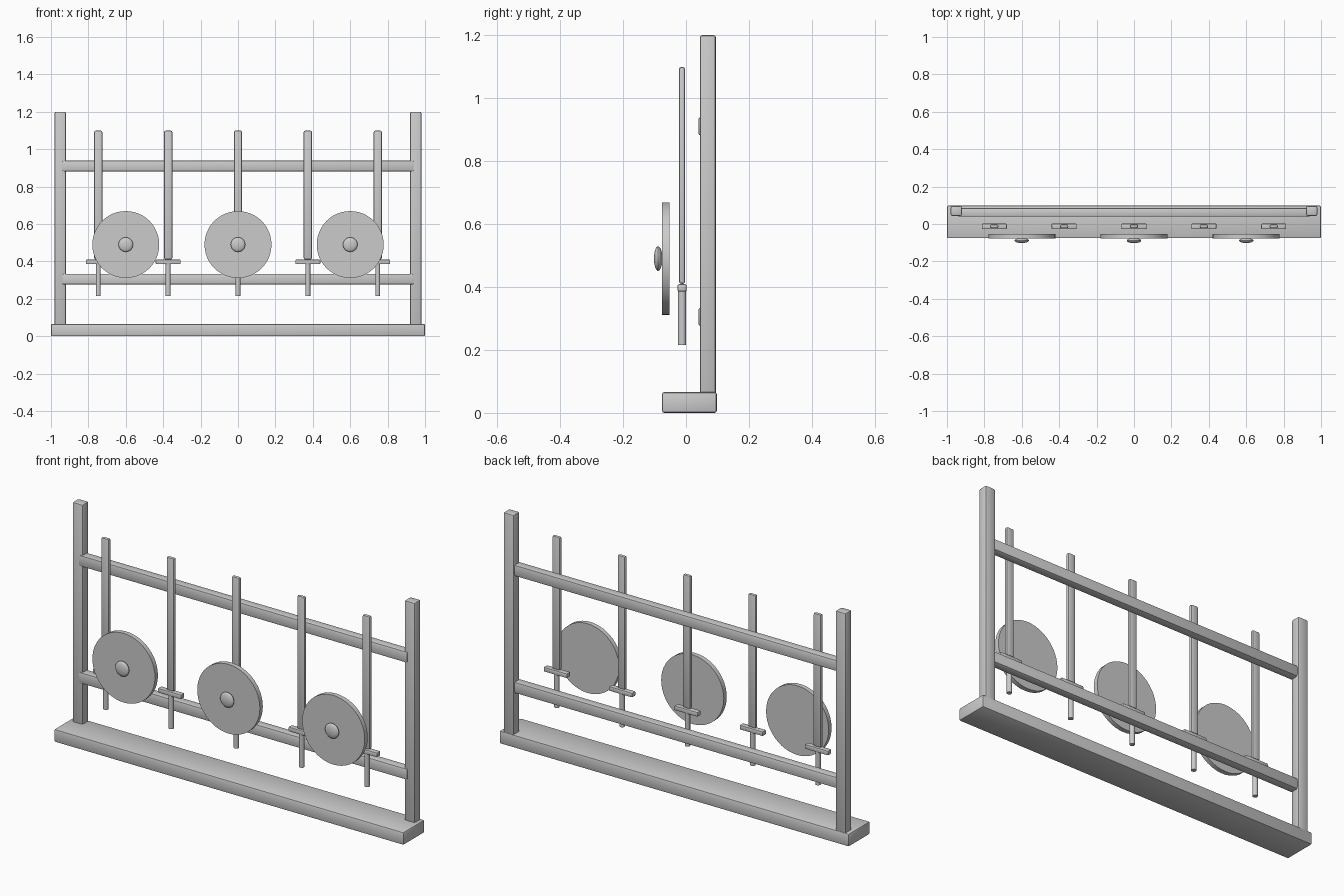
import bpy
from math import pi, radians

default = bpy.data.objects.get("Cube")
if default:
    bpy.data.objects.remove(default, do_unlink=True)

GREY = (0.6, 0.6, 0.6, 1.0)
mat = bpy.data.materials.new("plain grey")
mat.use_nodes = True
mat.diffuse_color = GREY
mat.node_tree.nodes["Principled BSDF"].inputs["Base Color"].default_value = GREY


def finish(name, bevel=0.0, segments=2):
    """Name, colour, bevel and shade the active object."""
    ob = bpy.context.object
    ob.name = name
    ob.data.materials.append(mat)
    bpy.ops.object.transform_apply(location=False, rotation=True, scale=True)
    if bevel:
        mod = ob.modifiers.new("soft edges", 'BEVEL')
        mod.width = bevel
        mod.segments = segments
        bpy.ops.object.modifier_apply(modifier=mod.name)
    bpy.ops.object.shade_smooth_by_angle(angle=radians(30))
    return ob


def box(name, x, y, z, bevel):
    """Box from (low, high) ranges on each axis."""
    ranges = (x, y, z)
    bpy.ops.mesh.primitive_cube_add(size=1, location=[(a + b) / 2 for a, b in ranges])
    bpy.context.object.scale = [b - a for a, b in ranges]
    return finish(name, bevel)


# Frame: base, two posts, two rails
box("base", (-1, 1), (-0.076, 0.098), (0, 0.066), 0.007)
for side, cx in (("right", -0.95), ("left", 0.95)):
    box(side + "_post", (cx - 0.03, cx + 0.03), (0.044, 0.095), (0.05, 1.2), 0.008)
for level, z in (("lower", 0.305), ("upper", 0.91)):
    box(level + "_rail", (-0.94, 0.94), (0.039, 0.086), (z - 0.029, z + 0.029), 0.008)

# Swords: blade, crossguard and grip
SWORD_Y = -0.0125
for i in range(5):
    x = (i - 2) * 0.3735
    tag = str(i + 1)
    box("blade_" + tag, (x - 0.022, x + 0.022), (SWORD_Y - 0.01, SWORD_Y + 0.01),
        (0.41, 1.099), 0.008)
    box("crossguard_" + tag, (x - 0.067, x + 0.067), (SWORD_Y - 0.0145, SWORD_Y + 0.0145),
        (0.385, 0.409), 0.005)
    bpy.ops.mesh.primitive_cylinder_add(vertices=16, radius=0.013, depth=0.18,
                                        location=(x, SWORD_Y, 0.305))
    finish("grip_" + tag)

# Round shields with a domed boss
for name, x in (("right", -0.6), ("middle", 0), ("left", 0.6)):
    bpy.ops.mesh.primitive_cylinder_add(vertices=48, radius=0.179, depth=0.024,
                                        location=(x, -0.065, 0.49), rotation=(pi / 2, 0, 0))
    finish(name + "_shield")
    bpy.ops.mesh.primitive_uv_sphere_add(segments=24, ring_count=14, radius=0.039,
                                         location=(x, -0.0885, 0.49), rotation=(pi / 2, 0, 0))
    bpy.context.object.scale = (1, 1, 0.34)
    finish(name + "_shield_boss")
